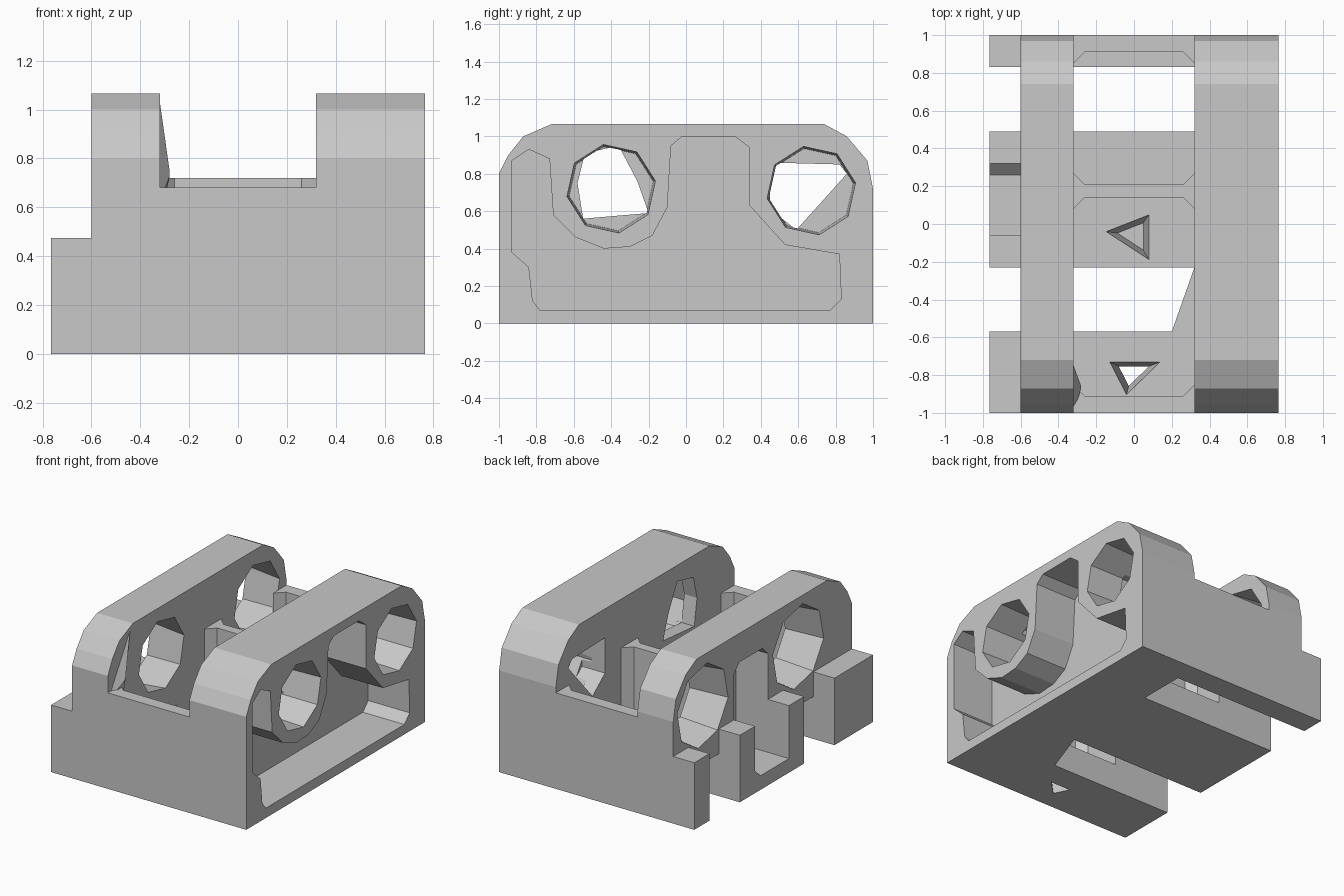
import bpy, bmesh, math
from mathutils import Vector

if "Cube" in bpy.data.objects:
    bpy.data.objects.remove(bpy.data.objects["Cube"])

GREY = (0.58, 0.58, 0.58, 1)
grey = bpy.data.materials.new("plain grey")
grey.use_nodes = True
grey.diffuse_color = GREY
grey.node_tree.nodes["Principled BSDF"].inputs["Base Color"].default_value = GREY


def prism(name, axis, outline, start, end, taper=1.0):
    """Extrude an outline along an axis; taper scales the far end."""
    cx = sum(p[0] for p in outline) / len(outline)
    cy = sum(p[1] for p in outline) / len(outline)

    def place(u, v, w):
        return Vector({"x": (w, u, v), "y": (u, w, v), "z": (u, v, w)}[axis])

    bm = bmesh.new()
    near = [bm.verts.new(place(u, v, start)) for u, v in outline]
    far = [bm.verts.new(place(cx + (u - cx) * taper, cy + (v - cy) * taper, end)) for u, v in outline]
    bm.faces.new(near)
    bm.faces.new(far)
    for i in range(len(outline)):
        j = (i + 1) % len(outline)
        bm.faces.new((near[i], near[j], far[j], far[i]))
    bmesh.ops.recalc_face_normals(bm, faces=bm.faces)
    mesh = bpy.data.meshes.new(name)
    bm.to_mesh(mesh)
    bm.free()
    mesh.materials.append(grey)
    obj = bpy.data.objects.new(name, mesh)
    bpy.context.collection.objects.link(obj)
    return obj


def rect(u0, u1, v0, v1):
    return [(u0, v0), (u1, v0), (u1, v1), (u0, v1)]


def octagon(y, z, r):
    return [(y + r * math.cos(math.radians(45 * k + 10)),
             z + r * math.sin(math.radians(45 * k + 10))) for k in range(8)]


def chamfered(u0, u1, v0, v1, c):
    return [(u0 + c, v0), (u1 - c, v0), (u1, v0 + c), (u1, v1 - c),
            (u1 - c, v1), (u0 + c, v1), (u0, v1 - c), (u0, v0 + c)]


def cut(obj, cutters):
    """Subtract the cutters, bake the result and drop the helpers."""
    for c in cutters:
        c.hide_render = True
        mod = obj.modifiers.new(c.name, "BOOLEAN")
        mod.operation = "DIFFERENCE"
        mod.solver = "EXACT"
        mod.object = c
    bpy.context.view_layer.update()
    baked = bpy.data.meshes.new_from_object(obj.evaluated_get(bpy.context.evaluated_depsgraph_get()))
    obj.modifiers.clear()
    obj.data = baked
    for c in cutters:
        bpy.data.objects.remove(c)


WALL = [(-1, 0), (1, 0), (1, .72), (.97, .87), (.86, 1), (.74, 1.065),
        (-.72, 1.065), (-.87, 1), (-.95, .9), (-1, .8)]
RODS = [(-.4, .72), (.67, .71)]
SLOTS = [(-.57, -.23), (.49, .83)]

# Thick wall on the left, hollowed from outside around two rod bosses
left_wall = prism("left_wall", "x", WALL, .32, .765)
POCKET = [(-.78, .07), (.77, .07), (.83, .13), (.82, .37), (.53, .42), (.34, .63),
          (.34, .94), (.26, 1), (-.02, 1), (-.08, .95), (-.1, .62), (-.18, .47),
          (-.3, .41), (-.44, .4), (-.59, .46), (-.71, .58), (-.73, .88), (-.84, .93),
          (-.93, .87), (-.93, .38), (-.84, .3), (-.82, .12)]
INNER_HOLES = [[(-.2, .59), (-.26, .76), (-.36, .95), (-.54, .91), (-.58, .75), (-.55, .56)],
               [(.45, .86), (.82, .85), (.86, .8), (.59, .5), (.45, .61)]]
cut(left_wall, [prism("pocket_cutter", "x", POCKET, .44, .9)]
    + [prism("rod_cutter", "x", octagon(y, z, .24), .77, .42, .95) for y, z in RODS]
    + [prism("inner_hole_cutter", "x", hole, .5, .31) for hole in INNER_HOLES])

# Thin wall on the right, with rod holes, tie slots and a central arch
right_wall = prism("right_wall", "x", WALL, -.6, -.32)
ARCH = [(-.06, .1), (.26, .1), (.32, .16), (.32, .8), (.26, .86), (0, .86), (-.06, .8)]
cut(right_wall, [prism("arch_cutter", "x", ARCH, -.7, -.35)]
    + [prism("rod_cutter", "x", octagon(y, z, .29), -.61, -.31, .88) for y, z in RODS]
    + [prism("slot_cutter", "x", rect(a, b, -.1, .3), -.7, -.2) for a, b in SLOTS])

# Foot tabs along the right side
for name, a, b in (("front_tab", -1, -.57), ("middle_tab", -.23, .49), ("back_tab", .83, 1)):
    tab = prism(name, "x", rect(a, b, 0, .475), -.765, -.6)
    if name == "middle_tab":
        cut(tab, [prism("notch_cutter", "x", ARCH, -.9, -.5)])

# Central bed with two bearing troughs, open slots and drain holes
bed = prism("bed", "z", rect(-.32, .32, -1, 1), 0, .72)
lips = [prism("lip_cutter", "z", rect(-.5, .5, a, b), .68, .9) for a, b in ((-1.1, -.85), (.85, 1.1))]
troughs = [prism("trough_cutter", "z", chamfered(-.321, .321, a, b, .06), .2, .9)
           for a, b in ((-.91, .14), (.21, .91))]
slots = [prism("slot_cutter", "z", [(-.4, -.57), (.2, -.57), (.32, -.23), (-.4, -.23)], -.1, .3),
         prism("slot_cutter", "z", rect(-.4, .319, .49, .83), -.1, .3)]
drains = [prism("drain_cutter", "z", [(-.13, -.73), (.14, -.73), (-.04, -.905)], .21, -.02, .55),
          prism("drain_cutter", "z", [(-.15, -.04), (.08, .05), (.08, -.19)], .21, .02, .6)]
cut(bed, lips + troughs + slots + drains)

# Small pointed gusset between the front lip and the right wall
prism("front_gusset", "x", [(-1, .62), (-.75, 1.03), (-.84, .55)], -.32, -.28, .05)
